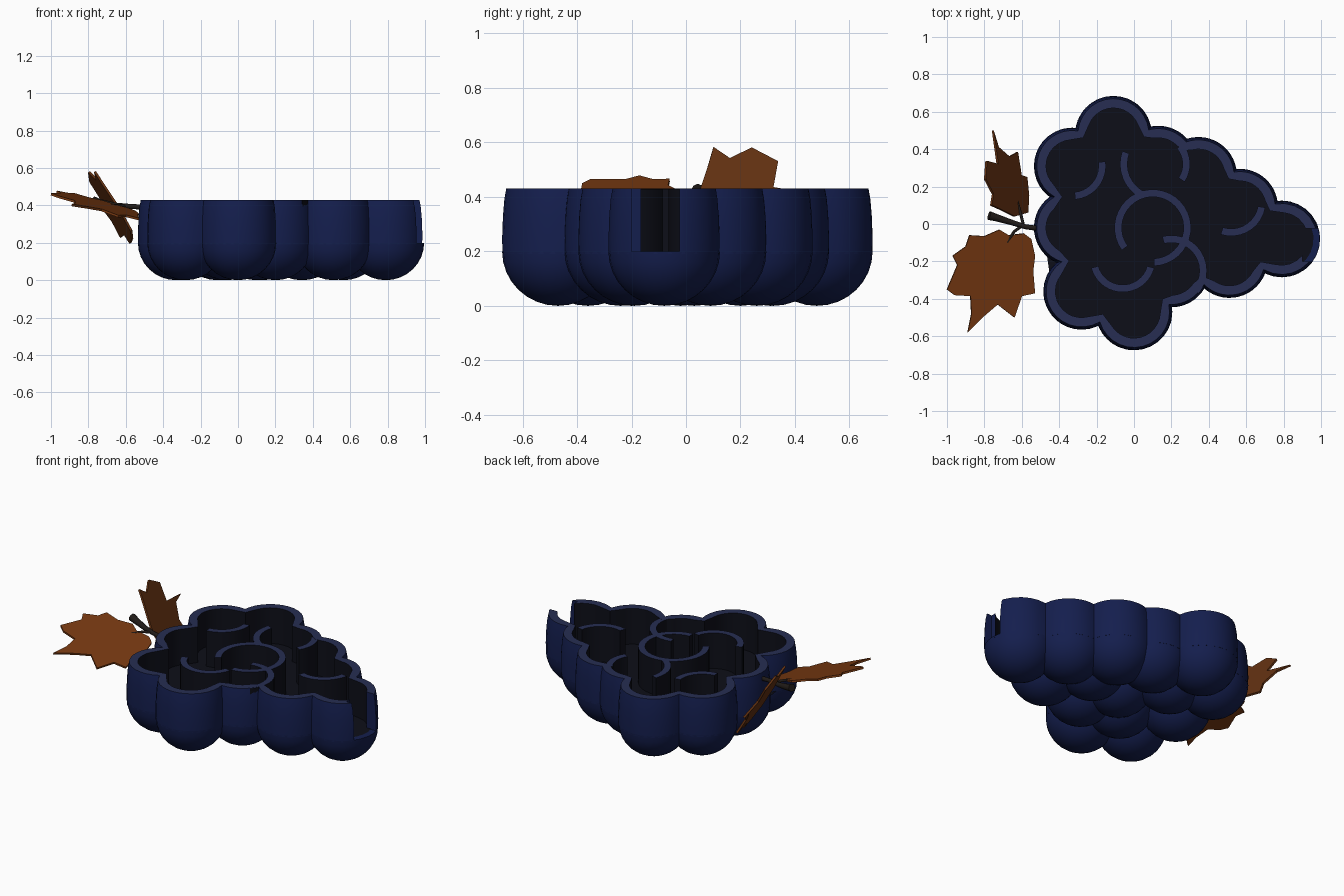
import bpy, bmesh, math
from mathutils import Vector

if "Cube" in bpy.data.objects:
    bpy.data.objects.remove(bpy.data.objects["Cube"])

def material(name, rgb):
    m = bpy.data.materials.new(name)
    m.diffuse_color = (*rgb, 1)
    m.use_nodes = True
    m.node_tree.nodes["Principled BSDF"].inputs["Base Color"].default_value = m.diffuse_color
    return m

NAVY = material("navy", (.007, .013, .075))
RIM = material("rim_blue", (.02, .027, .085))
DARK = material("dark_inside", (.004, .0045, .009))
LEAF = material("rust_leaf", (.19, .042, .006))
LEAF2 = material("brown_leaf", (.13, .032, .006))
BARK = material("bark", (.015, .011, .009))
FLOOR, TOP = .2, .43

def finish(bm, name, mats, smooth=True):
    bmesh.ops.recalc_face_normals(bm, faces=bm.faces)
    me = bpy.data.meshes.new(name)
    bm.to_mesh(me)
    bm.free()
    ob = bpy.data.objects.new(name, me)
    bpy.context.collection.objects.link(ob)
    for m in mats:
        me.materials.append(m)
    bpy.ops.object.select_all(action='DESELECT')
    ob.select_set(True)
    bpy.context.view_layer.objects.active = ob
    if smooth:
        bpy.ops.object.shade_smooth_by_angle(angle=math.radians(35))
    return ob

# Grape centres: the outer ones run counter-clockwise from the tip
OUTER = [Vector(p) for p in [(.79, -.08), (.565, .09), (.345, .26), (.13, .32), (-.11, .48),
         (-.33, .31), (-.33, -.02), (-.28, -.36), (0, -.47), (.2, -.24), (.51, -.19)]]
INNER = [Vector(p) for p in [(.1, -.02), (-.06, -.2), (-.1, .2), (.34, .03)]]

def outline(r, t=0, n=14):
    """Scalloped outline of the outer grapes, moved inward by t."""
    cusps = []
    for i, a in enumerate(OUTER):
        b = OUTER[(i + 1) % len(OUTER)]
        d = b - a
        out = Vector((d.y, -d.x)).normalized()
        cusps.append(((a + b) / 2 + out * math.sqrt(r * r - d.length_squared / 4), out))
    pts = []
    for i, c in enumerate(OUTER):
        start, out = cusps[i - 1]
        v0, v1 = start - c, cusps[i][0] - c
        a0, a1 = math.atan2(v0.y, v0.x), math.atan2(v1.y, v1.x)
        if a1 < a0:
            a1 += math.tau
        pts.append(start - out * t)
        for k in range(1, n):
            a = a0 + (a1 - a0) * k / n
            pts.append(c + Vector((math.cos(a), math.sin(a))) * (r - t))
    return pts

# Outer wall: closed ring section swept along the scalloped outline
bm = bmesh.new()
section = [(.204, 0, .19), (.205, 0, .25), (.202, 0, .33), (.197, 0, .39), (.19, 0, TOP),
           (.2, .06, TOP), (.2, .06, .19)]
slots = [0, 0, 0, 0, 1, 2, 2]
loops = [[bm.verts.new((p.x, p.y, z)) for p in outline(r, t)] for r, t, z in section]
for j, slot in enumerate(slots):
    A, B = loops[j], loops[(j + 1) % len(loops)]
    for i in range(len(A)):
        k = (i + 1) % len(A)
        bm.faces.new((A[i], A[k], B[k], B[i])).material_index = slot
wall = finish(bm, "outer_wall", [NAVY, RIM, DARK], smooth=False)

# Exit notch at the tip
bm = bmesh.new()
bmesh.ops.create_cube(bm, size=1)
bmesh.ops.scale(bm, vec=(.2, .175, .5), verts=bm.verts)
bmesh.ops.translate(bm, vec=(1.0, -.112, FLOOR + .25), verts=bm.verts)
cutter = finish(bm, "notch_cutter", [NAVY], smooth=False)
cutter.hide_render = True
bpy.context.view_layer.objects.active = wall
mod = wall.modifiers.new("notch", 'BOOLEAN')
mod.operation, mod.solver, mod.object = 'DIFFERENCE', 'EXACT', cutter
bpy.ops.object.modifier_apply(modifier="notch")
bpy.data.objects.remove(cutter)
bpy.ops.object.select_all(action='DESELECT')
wall.select_set(True)
bpy.ops.object.shade_smooth_by_angle(angle=math.radians(35))

# Floor of the tray
bm = bmesh.new()
bm.faces.new([bm.verts.new((p.x, p.y, FLOOR + .003)) for p in outline(.2, .03)])
bmesh.ops.triangulate(bm, faces=bm.faces)
finish(bm, "tray_floor", [DARK], smooth=False)

# Rounded grape undersides
bm = bmesh.new()
for c in OUTER + INNER:
    vs = bmesh.ops.create_uvsphere(bm, u_segments=28, v_segments=16, radius=.205)["verts"]
    bmesh.ops.delete(bm, geom=[v for v in vs if v.co.z > .001], context='VERTS')
    vs = [v for v in vs if v.is_valid]
    bmesh.ops.scale(bm, vec=(1, 1, .975), verts=vs)
    bmesh.ops.translate(bm, vec=(c.x, c.y, FLOOR), verts=vs)
bm.normal_update()
finish(bm, "grape_undersides", [NAVY])

# Curved maze walls: centre x, y, inner radius, start and end angle
ARCS = [(.1, -.02, .165, -88, 216), (-.33, .31, .14, -85, 8), (.13, .32, .165, 160, 245),
        (.13, .32, .13, -34, 40), (-.06, -.19, .135, 195, 345), (.2, -.25, .15, -40, 105),
        (.52, .12, .145, 252, 350)]
for i, (x, y, r, a0, a1) in enumerate(ARCS):
    bm = bmesh.new()
    n = max(8, int((a1 - a0) / 10))
    rings = []
    for k in range(n + 1):
        a = math.radians(a0 + (a1 - a0) * k / n)
        rings.append([bm.verts.new((x + q * math.cos(a), y + q * math.sin(a), z))
                      for q, z in [(r, FLOOR), (r + .04, FLOOR), (r + .04, TOP - .001), (r, TOP - .001)]])
    for A, B in zip(rings, rings[1:]):
        for j in range(4):
            k = (j + 1) % 4
            bm.faces.new((A[j], A[k], B[k], B[j])).material_index = 1 if j == 2 else 0
    bm.faces.new(rings[0])
    bm.faces.new(rings[-1])
    finish(bm, f"maze_wall_{i + 1}", [DARK, RIM])

# Leaves: flat outlines laid on tilted planes
def leaf(name, pts, height, mat):
    bm = bmesh.new()
    f = bm.faces.new([bm.verts.new((x, y, height(x, y))) for x, y in pts])
    bmesh.ops.triangulate(bm, faces=[f])
    ob = finish(bm, name, [mat], smooth=False)
    s = ob.modifiers.new("thickness", 'SOLIDIFY')
    s.thickness, s.offset = .012, 0

leaf("large_leaf",
     [(-.59, -.05), (-.62, -.1), (-.67, -.06), (-.72, -.03), (-.8, -.065), (-.88, -.06), (-.9, -.12), (-.97, -.17),
      (-.945, -.22), (-1, -.35), (-.96, -.38), (-.875, -.385), (-.87, -.48), (-.89, -.58),
      (-.8, -.49), (-.73, -.43), (-.64, -.5), (-.6, -.385), (-.53, -.37), (-.54, -.25), (-.53, -.17), (-.55, -.08)],
     lambda x, y: .46 - .28 * (x + 1) + .12 * (y + .35), LEAF)
leaf("small_leaf",
     [(-.755, .5), (-.727, .41), (-.67, .36), (-.625, .385), (-.605, .26), (-.575, .25), (-.565, .15),
      (-.57, .06), (-.64, .04), (-.72, .08), (-.765, .1), (-.755, .16), (-.797, .24), (-.79, .337), (-.73, .32)],
     lambda x, y: .6 - 1.7 * (x + .8) - .4 * (y - .2), LEAF2)

# Stem and leaf stalks
def stalk(name, pts, mat):
    cu = bpy.data.curves.new(name, 'CURVE')
    cu.dimensions, cu.bevel_depth, cu.bevel_resolution, cu.use_fill_caps = '3D', 1, 2, True
    sp = cu.splines.new('POLY')
    sp.points.add(len(pts) - 1)
    for p, (x, y, z, r) in zip(sp.points, pts):
        p.co, p.radius = (x, y, z, 1), r
    sp.use_smooth = True
    cu.materials.append(mat)
    bpy.context.collection.objects.link(bpy.data.objects.new(name, cu))

stalk("main_stem", [(-.775, .045, .425, .024), (-.74, .035, .415, .02), (-.66, .01, .4, .015),
                    (-.58, -.015, .395, .013), (-.5, -.025, .39, .014)], BARK)
stalk("large_leaf_stalk", [(-.6, -.01, .395, .008), (-.64, -.04, .4, .008), (-.68, -.1, .4, .007)], BARK)
stalk("small_leaf_stalk", [(-.59, -.01, .395, .008), (-.605, .05, .35, .008), (-.625, .13, .33, .006)], BARK)
